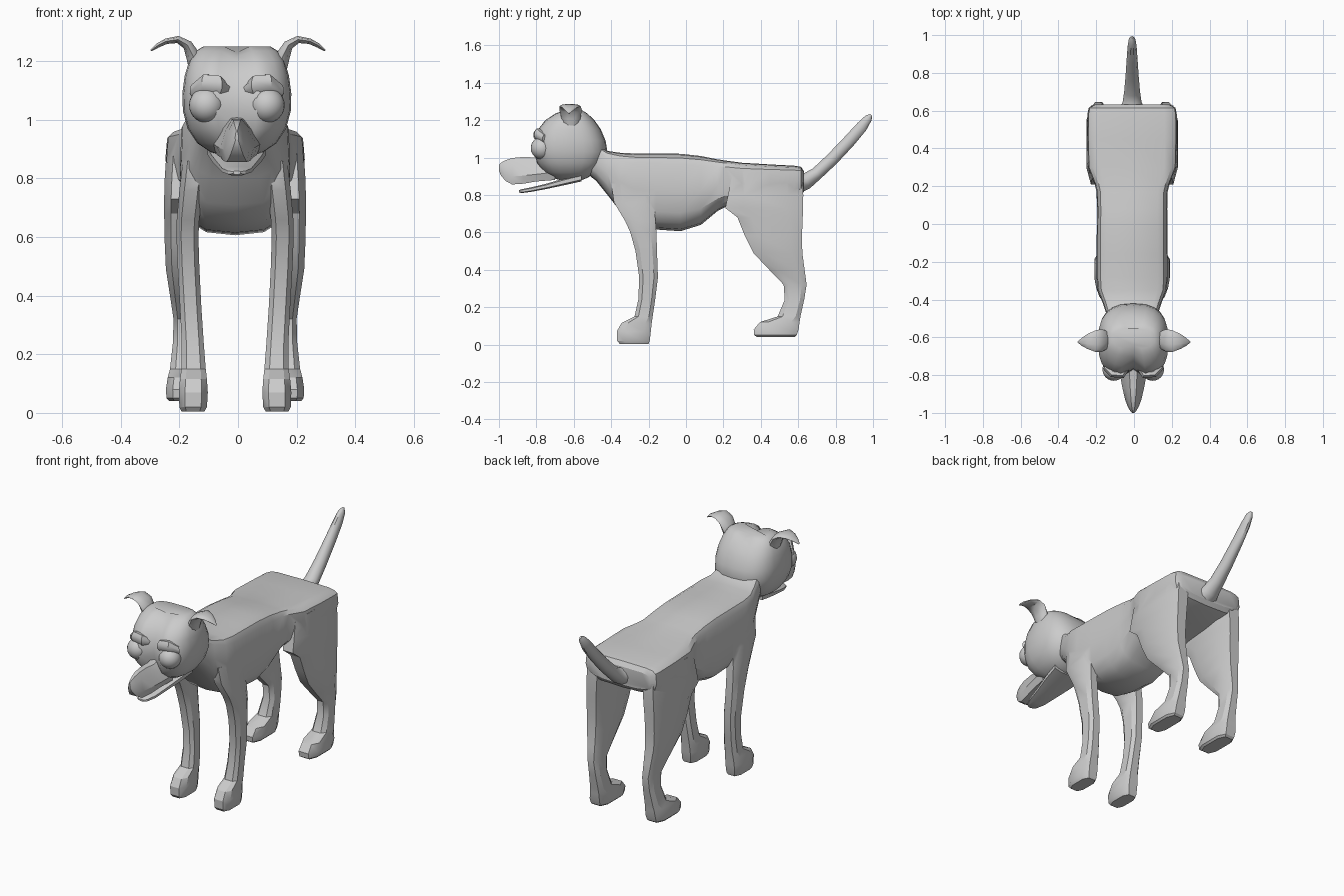
import bpy, bmesh, math
from mathutils import Vector

BODY_X = -0.01   # body sits slightly left of centre
X, Y, Z = Vector((1, 0, 0)), Vector((0, 1, 0)), Vector((0, 0, 1))


def ring(c, u, v, n=8, p=4, p_low=None):
    """Rounded-box section around c with half axes u and v."""
    off = math.pi / n if n == 8 else 0
    pts = []
    for i in range(n):
        a = 2 * math.pi * i / n + off
        ca, sa = math.cos(a), math.sin(a)
        e = 2 / (p_low if p_low and sa < 0 else p)
        pts.append((math.copysign(abs(ca) ** e, ca), math.copysign(abs(sa) ** e, sa)))
    m = max(abs(q[0]) for q in pts)
    return [Vector(c) + u * (a / m) + v * (b / m) for a, b in pts]


def finish(obj, angle=30):
    obj.data.shade_smooth()
    obj.data.set_sharp_from_angle(angle=math.radians(angle))


def loft(name, rings, x=0.0, mirror=False, angle=30):
    bm = bmesh.new()
    vs = [[bm.verts.new(p) for p in r] for r in rings]
    n = len(vs[0])
    for a, b in zip(vs, vs[1:]):
        for i in range(n):
            j = (i + 1) % n
            bm.faces.new((a[i], a[j], b[j], b[i]))
    bm.faces.new(vs[0])
    bm.faces.new(vs[-1])
    bmesh.ops.recalc_face_normals(bm, faces=bm.faces)
    me = bpy.data.meshes.new(name)
    bm.to_mesh(me)
    bm.free()
    obj = bpy.data.objects.new(name, me)
    bpy.context.collection.objects.link(obj)
    obj.location.x = x
    if mirror:
        mod = obj.modifiers.new("mirror", 'MIRROR')
        mod.use_clip = False
        mod.use_mirror_merge = False
    finish(obj, angle)
    return obj


def leg(name, rows):
    """rows: z, y front, y back, x inner, x outer"""
    rings = [ring(((a + b) / 2, (f + k) / 2, z), X * (b - a) / 2, Y * (k - f) / 2, p=3.2)
             for z, f, k, a, b in rows]
    return loft(name, rings, BODY_X, mirror=True)


# Torso: y, half width, top, bottom
torso_rows = [(-.55, .11, 1.10, .93), (-.48, .135, 1.07, .875), (-.42, .155, 1.035, .80),
              (-.35, .183, 1.025, .71), (-.28, .188, 1.022, .645), (-.16, .188, 1.022, .615),
              (-.03, .187, 1.02, .606), (.08, .186, 1.008, .64), (.17, .188, .99, .715),
              (.21, .198, .984, .735), (.30, .234, .972, .75), (.45, .238, .963, .765),
              (.58, .237, .956, .785), (.615, .23, .95, .795), (.632, .20, .925, .82)]
torso = loft("torso", [ring((0, y, (t + b) / 2), X * w, Z * (t - b) / 2, 16, 6, 3)
                       for y, w, t, b in torso_rows], BODY_X)

# Legs
front = leg("front_leg", [
    (.86, -.40, -.18, .10, .178), (.76, -.385, -.17, .11, .190), (.66, -.325, -.163, .122, .199),
    (.60, -.298, -.158, .125, .200), (.50, -.270, -.155, .122, .196), (.36, -.250, -.150, .115, .188),
    (.24, -.255, -.165, .107, .182), (.15, -.275, -.178, .100, .183), (.115, -.345, -.183, .096, .188),
    (.07, -.370, -.188, .093, .192), (.02, -.368, -.194, .096, .190), (.004, -.355, -.2, .105, .182)])
hind = leg("hind_leg", [
    (.92, .25, .622, .12, .232), (.80, .225, .627, .125, .240), (.73, .21, .626, .130, .242),
    (.68, .275, .624, .134, .242), (.58, .315, .620, .138, .240), (.49, .360, .622, .140, .236),
    (.40, .445, .634, .142, .222), (.32, .522, .645, .143, .210), (.24, .528, .632, .138, .212),
    (.15, .490, .612, .132, .222), (.12, .395, .607, .128, .230), (.08, .362, .602, .126, .236),
    (.05, .365, .592, .130, .234), (.04, .38, .58, .140, .225)])

# Fuse the legs into the torso
for part in (front, hind):
    mod = torso.modifiers.new("fuse", 'BOOLEAN')
    mod.operation, mod.object, mod.solver = 'UNION', part, 'EXACT'
bpy.context.view_layer.update()
dg = bpy.context.evaluated_depsgraph_get()
fused = bpy.data.meshes.new_from_object(torso.evaluated_get(dg))
torso.modifiers.clear()
torso.data = fused
torso.name = "body_and_legs"
finish(torso)
for part in (front, hind):
    bpy.data.objects.remove(part)


def sweep(name, path, axis, x, mirror=False, n=10):
    """path: centre, half width along axis, half thickness across the path"""
    rings = []
    for i, (c, w, t) in enumerate(path):
        d = Vector(path[min(i + 1, len(path) - 1)][0]) - Vector(path[max(i - 1, 0)][0])
        rings.append(ring(c, axis * w, d.cross(axis).normalized() * t, n, 2))
    return loft(name, rings, x, mirror, 40)


# Tail
sweep("tail", [((0, .60, .865), .075, .06), ((0, .645, .875), .05, .045), ((0, .70, .915), .042, .036),
               ((0, .78, .99), .035, .036), ((0, .87, 1.085), .029, .035), ((0, .94, 1.165), .024, .032),
               ((0, .975, 1.21), .018, .022), ((0, .99, 1.228), .006, .008)], X, BODY_X)

# Skull: z, front, back, half width
skull_rows = [(1.25, -.66, -.55, .115), (1.235, -.70, -.525, .14), (1.20, -.755, -.49, .163),
              (1.15, -.795, -.455, .178), (1.09, -.815, -.43, .186), (1.03, -.82, -.42, .184),
              (.97, -.80, -.44, .168), (.92, -.76, -.48, .135), (.89, -.71, -.53, .09),
              (.875, -.66, -.57, .04)]
skull = loft("skull", [ring((0, (f + b) / 2, z), X * w, Y * (b - f) / 2, 24, 2.7)
                       for z, f, b, w in skull_rows], -.004, angle=35)
# Crease down the forehead
for v in skull.data.vertices:
    if abs(v.co.x) < .01 and v.co.z > .95:
        if v.co.y < -.6:
            v.co.y += .05 if v.co.z < 1.22 else .02
        if v.co.z > 1.22:
            v.co.z -= .02


# Muzzle and lower jaw, wedge sections: y, half width, top, bottom
def wedge(y, w, t, b):
    h = t - b
    side = [(w * .8, b), (w, b + h * .3), (w * .65, b + h * .75), (w * .28, t)]
    return [Vector((sx, y, z)) for sx, z in side] + [Vector((-sx, y, z)) for sx, z in side[::-1]]


loft("muzzle", [wedge(*r) for r in [
    (-.70, .085, 1.02, .88), (-.80, .07, 1.0, .872), (-.87, .057, 1.003, .86), (-.93, .043, .997, .856),
    (-.965, .03, .985, .875), (-.99, .016, .972, .905), (-1.0, .006, .962, .93)]], -.004, angle=25)
loft("lower_jaw", [ring((0, y, z), X * w, Z * t, 8, 3) for y, z, w, t in [
    (-.56, .892, .10, .02), (-.66, .868, .085, .018), (-.75, .845, .065, .014),
    (-.83, .828, .05, .012), (-.88, .82, .03, .01), (-.893, .82, .012, .006)]], -.004)

# Ears
sweep("ears", [((.135, -.615, 1.16), .04, .03), ((.152, -.615, 1.215), .052, .026),
               ((.172, -.617, 1.255), .06, .018), ((.205, -.62, 1.274), .057, .013),
               ((.245, -.622, 1.268), .04, .01), ((.275, -.624, 1.253), .022, .008),
               ((.297, -.625, 1.236), .004, .003)], Y, 0, True)

# Brow folds above the eyes
sweep("brows", [((.035, -.755, 1.10), .02, .02), ((.06, -.795, 1.12), .03, .022),
                ((.11, -.79, 1.125), .03, .022), ((.15, -.755, 1.10), .02, .016)], Z, -.004, True, 8)

# Eyes
for s in (-1, 1):
    bpy.ops.mesh.primitive_uv_sphere_add(segments=24, ring_count=16, radius=.06,
                                         location=(s * .103 - .004, -.77, 1.05))
    eye = bpy.context.object
    eye.name = "eye_left" if s > 0 else "eye_right"
    finish(eye)
